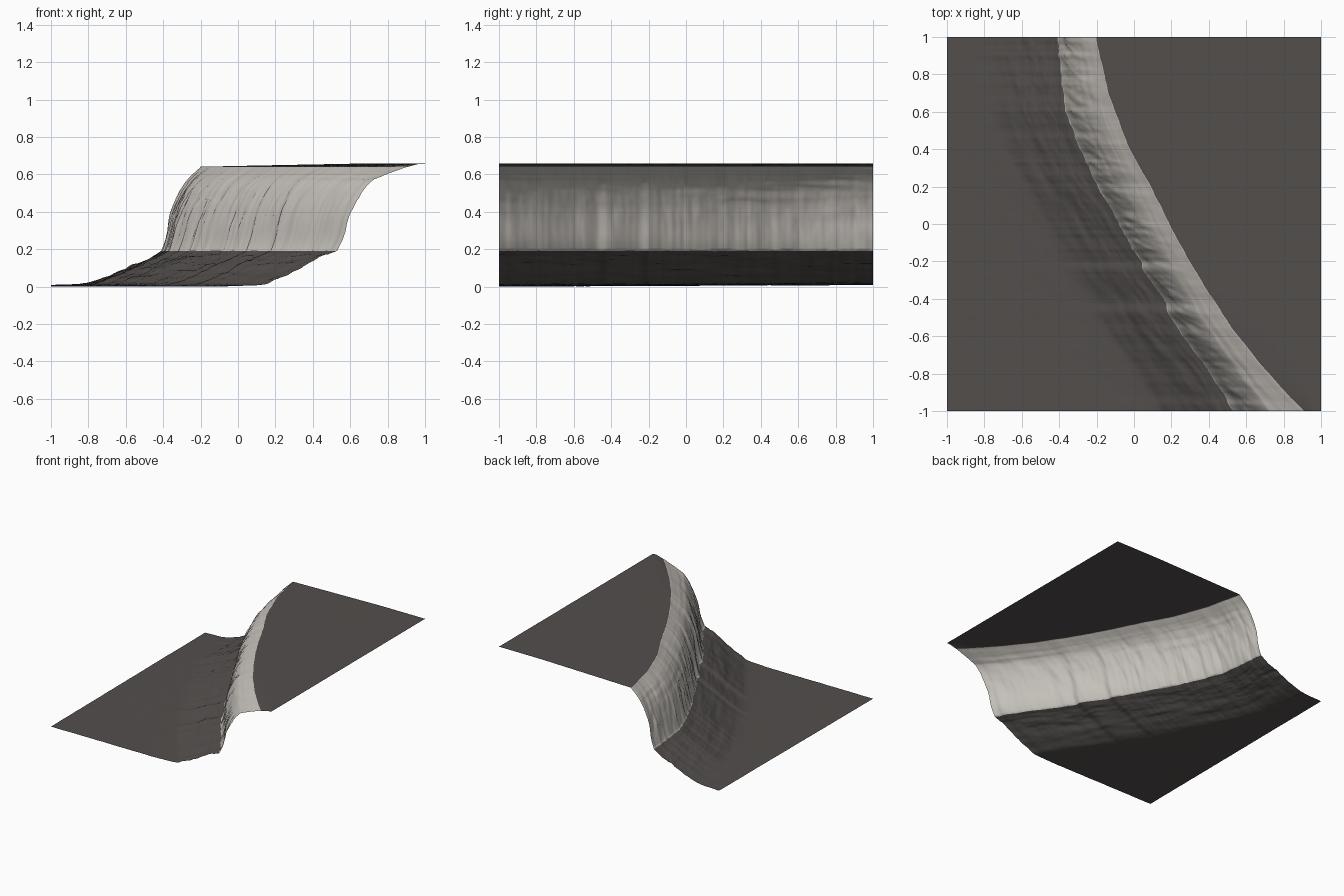
import bpy
import bmesh
from mathutils import Vector, noise

cube = bpy.data.objects.get("Cube")
if cube:
    bpy.data.objects.remove(cube)


def material(name, colour):
    m = bpy.data.materials.new(name)
    m.use_nodes = True
    m.diffuse_color = (*colour, 1)
    shader = m.node_tree.nodes["Principled BSDF"]
    shader.inputs["Base Color"].default_value = (*colour, 1)
    shader.inputs["Roughness"].default_value = 0.9
    return m


def curve(points, t):
    """Smooth interpolation through (t, value) points."""
    n = len(points)
    if t <= points[0][0]:
        return points[0][1]
    if t >= points[-1][0]:
        return points[-1][1]

    def slope(i):
        a, b = points[max(i - 1, 0)], points[min(i + 1, n - 1)]
        return (b[1] - a[1]) / (b[0] - a[0])

    i = max(k for k in range(n - 1) if points[k][0] <= t)
    (t0, v0), (t1, v1) = points[i], points[i + 1]
    h = t1 - t0
    s = (t - t0) / h
    r = 1 - s
    return (v0 * r * r * (1 + 2 * s) + v1 * s * s * (1 + 2 * r)
            + h * s * r * (slope(i) * r - slope(i + 1) * s))


def evenly(values):
    """Spread values evenly along y from -1 to 1."""
    return [(-1 + 2 * i / (len(values) - 1), v) for i, v in enumerate(values)]


def rough(x, y, z=0.0):
    return noise.fractal(Vector((x, y, z)), 0.8, 2.0, 4)


# Plan lines of the cliff foot and the cliff rim
FOOT = evenly([.53, .41, .26, .15, .03, -.08, -.19, -.29, -.36, -.39, -.41])
RIM = evenly([.91, .72, .56, .42, .30, .19, .09, -.02, -.10, -.16, -.20])

# Cliff height across its width, at the front and the back
CLIFF_FRONT = [(0, .2), (.08, .26), (.17, .38), (.3, .48), (.47, .565), (.64, .6), (1, .652)]
CLIFF_BACK = [(0, .2), (.1, .27), (.24, .4), (.43, .5), (.67, .58), (1, .648)]

# Scree height by distance from the foot, at the front and the back
SCREE_FRONT = [(0, .2), (.08, .17), (.18, .12), (.24, .085), (.32, .05), (.39, .022), (.6, .01)]
SCREE_BACK = [(0, .2), (.05, .17), (.1, .145), (.19, .105), (.3, .06), (.4, .028), (.6, .018)]

ROWS, LOW, FACE, TOP = 200, 80, 36, 16


def blend(front, back, y, t):
    w = (y + 1) / 2
    return curve(front, t) * (1 - w) + curve(back, t) * w


def section(y):
    """Points of the terrain from left to right at depth y."""
    foot = curve(FOOT, y) + 0.014 * rough(y * 9, 3)
    rim = curve(RIM, y) + 0.006 * rough(y * 8, 7)
    points = []
    # Lower ground and scree with streaks parallel to the cliff
    for i in range(LOW):
        s = 1 - (1 - i / LOW) ** 1.4
        x = -1 + (foot + 1) * s
        d = foot - x
        z = blend(SCREE_FRONT, SCREE_BACK, y, d)
        strength = 0.012 * min(1, d / 0.08) * max(0.12, 1 - d / 0.55)
        z += strength * rough(d * 14, y * 3.5, 2)
        points.append((x, y, max(z, 0)))
    # Cliff face with upright grooves low down and ledges near the rim
    for i in range(FACE):
        t = i / FACE
        z = blend(CLIFF_FRONT, CLIFF_BACK, y, t)
        fade = min(1, t * 5) * (1 - t)
        x = foot + (rim - foot) * t + 0.014 * fade * rough(y * 12 + z * 3, z * 3, 5)
        z += 0.008 * fade * rough(t * 12, y * 2, 9)
        points.append((x, y, z + 0.004 * rough(y * 8, 1) * (1 - t)))
    # Plateau rising gently to the right
    for i in range(TOP + 1):
        s = (i / TOP) ** 1.5
        x = rim + (1 - rim) * s
        z = 0.65 + 0.016 * min(1, s * 1.5) + 0.001 * rough(x * 5, y * 5) * s
        points.append((x, y, z))
    return points


bm = bmesh.new()
grid = [[bm.verts.new(p) for p in section(-1 + 2 * j / ROWS)] for j in range(ROWS + 1)]
for near, far in zip(grid, grid[1:]):
    for i in range(len(near) - 1):
        face = bm.faces.new((near[i], near[i + 1], far[i + 1], far[i]))
        face.smooth = True
        face.material_index = 1 if LOW <= i < LOW + FACE else 0

# Rest the lowest point on the ground
lowest = min(v.co.z for v in bm.verts)
bmesh.ops.translate(bm, verts=bm.verts, vec=(0, 0, -lowest))

mesh = bpy.data.meshes.new("cliff_terrain")
bm.to_mesh(mesh)
bm.free()
mesh.materials.append(material("dark_ground", (0.085, 0.077, 0.073)))
mesh.materials.append(material("pale_rock", (0.56, 0.53, 0.49)))
terrain = bpy.data.objects.new("cliff_terrain", mesh)
bpy.context.collection.objects.link(terrain)
